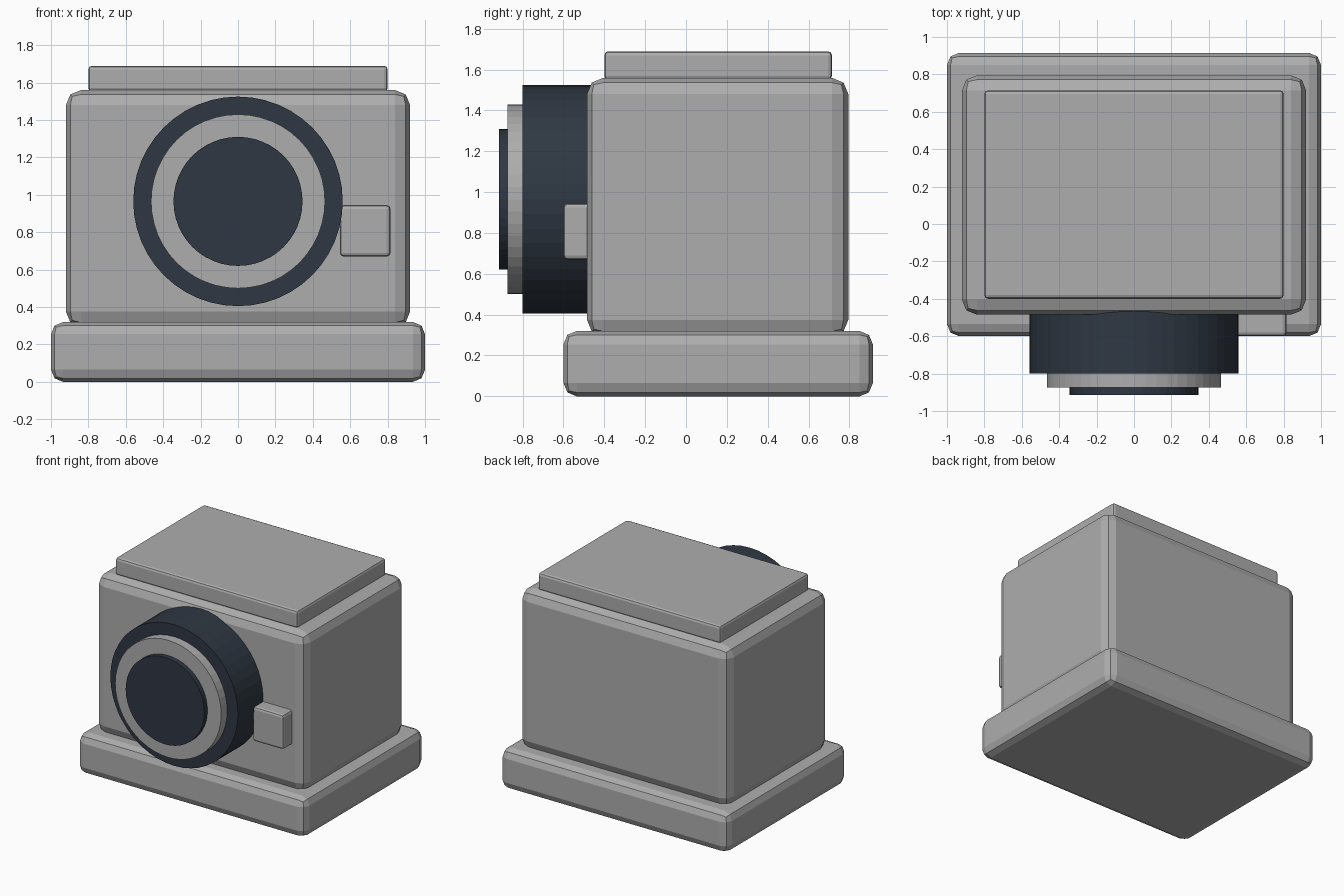
import bpy
import bmesh
import math
from mathutils import Matrix, Vector

cube = bpy.data.objects.get("Cube")
if cube:
    bpy.data.objects.remove(cube, do_unlink=True)


def make_material(name, color):
    mat = bpy.data.materials.new(name)
    mat.use_nodes = True
    mat.diffuse_color = color
    mat.node_tree.nodes["Principled BSDF"].inputs["Base Color"].default_value = color
    return mat


grey = make_material("light grey", (0.42, 0.42, 0.42, 1))
navy = make_material("dark navy", (0.028, 0.039, 0.056, 1))


def add_object(name, bm, mat):
    mesh = bpy.data.meshes.new(name)
    bm.to_mesh(mesh)
    bm.free()
    mesh.materials.append(mat)
    obj = bpy.data.objects.new(name, mesh)
    bpy.context.collection.objects.link(obj)
    return obj


def rounded_box(name, low, high, width, mat):
    """Box between two corners with a two-step bevel."""
    low, high = Vector(low), Vector(high)
    bm = bmesh.new()
    bmesh.ops.create_cube(bm, size=1)
    bmesh.ops.scale(bm, vec=high - low, verts=bm.verts)
    bmesh.ops.translate(bm, vec=(low + high) / 2, verts=bm.verts)
    obj = add_object(name, bm, mat)
    bevel = obj.modifiers.new("Bevel", "BEVEL")
    bevel.width = width
    bevel.segments = 2
    return obj


def lens_disc(name, radius, front, back, mat):
    """Cylinder along y, centred on the lens axis."""
    bm = bmesh.new()
    bmesh.ops.create_cone(bm, cap_ends=True, segments=48, radius1=radius,
                          radius2=radius, depth=back - front,
                          matrix=Matrix.Translation((0, (front + back) / 2, 0.965))
                          @ Matrix.Rotation(math.pi / 2, 4, "X"))
    return add_object(name, bm, mat)


# Housing
rounded_box("base", (-1, -0.6, 0), (1, 0.915, 0.32), 0.065, grey)
rounded_box("body", (-0.92, -0.485, 0.295), (0.92, 0.795, 1.56), 0.08, grey)
rounded_box("top_plate", (-0.8, -0.4, 1.55), (0.8, 0.715, 1.69), 0.02, grey)
rounded_box("front_button", (0.545, -0.6, 0.67), (0.815, -0.44, 0.945), 0.02, grey)

# Lens, from the barrel outwards
lens_disc("lens_barrel", 0.56, -0.8, -0.38, navy)
lens_disc("lens_ring", 0.465, -0.875, -0.78, grey)
lens_disc("lens_glass", 0.345, -0.915, -0.85, navy)
